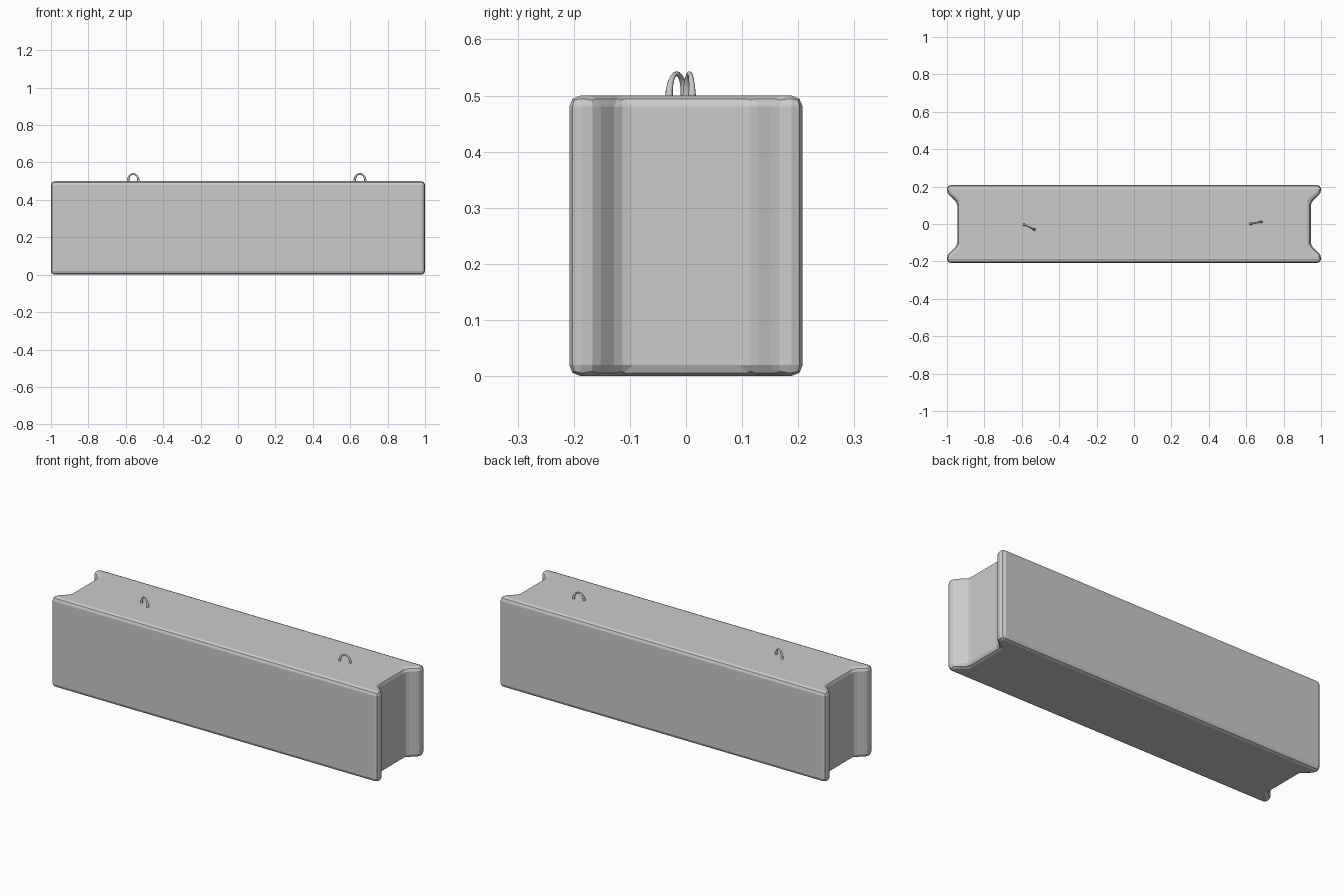
import bpy
import bmesh
import math
from mathutils import Vector

cube = bpy.data.objects.get("Cube")
if cube:
    bpy.data.objects.remove(cube, do_unlink=True)

grey = bpy.data.materials.new("concrete_grey")
grey.use_nodes = True
grey.diffuse_color = (0.6, 0.6, 0.6, 1)
grey.node_tree.nodes["Principled BSDF"].inputs["Base Color"].default_value = (0.6, 0.6, 0.6, 1)


def add_object(name, data):
    ob = bpy.data.objects.new(name, data)
    bpy.context.collection.objects.link(ob)
    data.materials.append(grey)
    return ob


# Block: a quarter outline with a recessed end, mirrored and extruded upward
HEIGHT = 0.5
quarter = [(1.0, 0.208), (1.0, 0.165), (0.945, 0.115)]
right_end = quarter + [(x, -y) for x, y in reversed(quarter)]
outline = right_end + [(-x, -y) for x, y in right_end]

bm = bmesh.new()
base = bm.faces.new([bm.verts.new((x, y, 0)) for x, y in outline])
top = bmesh.ops.extrude_face_region(bm, geom=[base])
bmesh.ops.translate(bm, vec=(0, 0, HEIGHT),
                    verts=[v for v in top["geom"] if isinstance(v, bmesh.types.BMVert)])
bmesh.ops.recalc_face_normals(bm, faces=bm.faces)
mesh = bpy.data.meshes.new("concrete_block")
bm.to_mesh(mesh)
bm.free()
block = add_object("concrete_block", mesh)

# Softened edges
bevel = block.modifiers.new("edge_bevel", "BEVEL")
bevel.width = 0.02
bevel.segments = 2
bevel.limit_method = "ANGLE"
bevel.angle_limit = math.radians(30)


# Lifting loops: tapered wire arches sunk into the top
def lifting_loop(name, start, end, steps=12):
    a, b = Vector((*start, HEIGHT)), Vector((*end, HEIGHT))
    centre, half = (a + b) / 2, (b - a) / 2
    curve = bpy.data.curves.new(name, "CURVE")
    curve.dimensions = "3D"
    curve.bevel_depth = 0.007
    curve.bevel_resolution = 2
    curve.use_fill_caps = True
    spline = curve.splines.new("POLY")
    spline.points.add(steps + 2)
    path = [a - Vector((0, 0, 0.02))]
    for i in range(steps + 1):
        t = math.pi * i / steps
        path.append(centre - half * math.cos(t) + Vector((0, 0, 0.039 * math.sin(t))))
    path.append(b - Vector((0, 0, 0.02)))
    for point, co in zip(spline.points, path):
        point.co = (*co, 1)
        point.radius = 1 - 0.4 * min(1, max(0, (co.z - HEIGHT) / 0.039))
    spline.use_smooth = True
    return add_object(name, curve)


lifting_loop("right_lifting_loop", (-0.588, -0.003), (-0.532, -0.030))
lifting_loop("left_lifting_loop", (0.623, 0.001), (0.681, 0.011))
